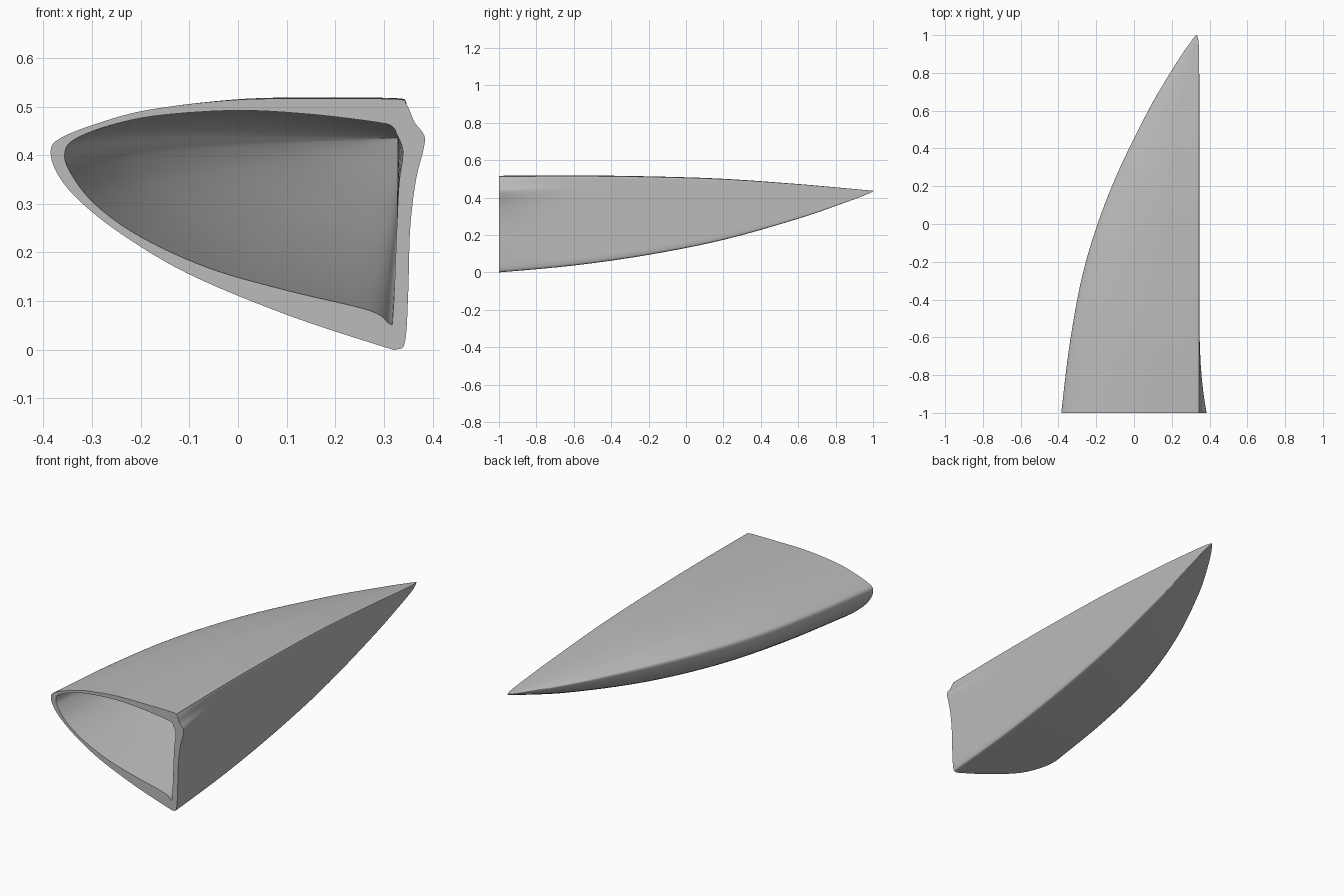
import bpy
import bmesh
from mathutils import Vector

cube = bpy.data.objects.get("Cube")
if cube:
    bpy.data.objects.remove(cube, do_unlink=True)

# Rim outlines (x, z), matched point for point, starting at the rounded left edge
OUTER = [(-.385, .41), (-.365, .435), (-.29, .465), (-.18, .494), (0, .514), (.18, .516),
         (.325, .515), (.346, .505), (.363, .468), (.383, .44), (.381, .41), (.366, .35),
         (.354, .25), (.35, .12), (.344, .02), (.328, .001), (.29, .009), (.1, .072),
         (-.1, .155), (-.24, .238), (-.33, .31), (-.373, .365)]
INNER = [(-.356, .405), (-.335, .433), (-.26, .462), (-.16, .482), (0, .492), (.15, .484),
         (.29, .467), (.318, .458), (.327, .442), (.338, .415), (.338, .39), (.331, .34),
         (.326, .24), (.322, .14), (.318, .065), (.312, .053), (.27, .081), (.1, .122),
         (-.06, .168), (-.2, .232), (-.295, .3), (-.345, .365)]

# Taper stations: y, left x, right x, bottom z, top z
STATIONS = [(-1, -.385, .346, 0, .516), (-.6, -.335, .346, .037, .518),
            (-.2, -.255, .346, .094, .513), (.2, -.117, .346, .174, .5),
            (.6, .075, .346, .287, .472), (.85, .223, .345, .373, .45),
            (.96, .297, .342, .414, .44), (1, .328, .334, .432, .437)]


def spline(p0, p1, p2, p3, t):
    """Catmull-Rom point between p1 and p2."""
    return tuple(.5 * (2 * b + (c - a) * t + (2 * a - 5 * b + 4 * c - d) * t * t
                       + (3 * b - a - 3 * c + d) * t ** 3)
                 for a, b, c, d in zip(p0, p1, p2, p3))


def closed_curve(pts, steps=6):
    n = len(pts)
    return [spline(pts[i - 1], pts[i], pts[(i + 1) % n], pts[(i + 2) % n], s / steps)
            for i in range(n) for s in range(steps)]


def open_curve(pts, steps=6):
    out = []
    for i in range(len(pts) - 1):
        p3 = pts[min(i + 2, len(pts) - 1)]
        out += [spline(pts[max(i - 1, 0)], pts[i], pts[i + 1], p3, s / steps)
                for s in range(steps)]
    return out + [pts[-1]]


def loft(bm, outline, side_x, length):
    """Sweep an outline along the taper; the side bulge fades out behind the rim."""
    rings = []
    for y, left, right, low, high in open_curve(STATIONS):
        fade = max(0, (-.4 - y) / .6) ** 3
        width, height = (right - left) / .731, (high - low) / .516
        ring = []
        for x, z in outline:
            bulge = max(0, x - side_x)
            px = right - (.346 - (x - bulge)) * width + bulge * fade
            ring.append(bm.verts.new((px, -1 + (y + 1) * length, low + z * height)))
        rings.append(ring)
    for a, b in zip(rings, rings[1:]):
        join(bm, a, b)
    bm.faces.new(rings[-1])
    return rings[0]


def join(bm, a, b):
    for i in range(len(a)):
        j = (i + 1) % len(a)
        bm.faces.new((a[i], a[j], b[j], b[i]))


# Hollow tapered shell: outer skin, inner skin and flat rim
bm = bmesh.new()
outer_rim = loft(bm, closed_curve(OUTER), .346, 1)
inner_rim = loft(bm, closed_curve(INNER), .326, .96)
join(bm, outer_rim, inner_rim)
bmesh.ops.recalc_face_normals(bm, faces=bm.faces)
mesh = bpy.data.meshes.new("tapered_shell")
bm.to_mesh(mesh)
bm.free()
shell = bpy.data.objects.new("tapered_shell", mesh)
bpy.context.collection.objects.link(shell)

# Plain grey
grey = bpy.data.materials.new("plain grey")
grey.use_nodes = True
grey.diffuse_color = (.5, .5, .5, 1)
grey.node_tree.nodes["Principled BSDF"].inputs["Base Color"].default_value = (.5, .5, .5, 1)
mesh.materials.append(grey)

bpy.ops.object.select_all(action="DESELECT")
shell.select_set(True)
bpy.context.view_layer.objects.active = shell
bpy.ops.object.shade_smooth_by_angle(angle=.7)
